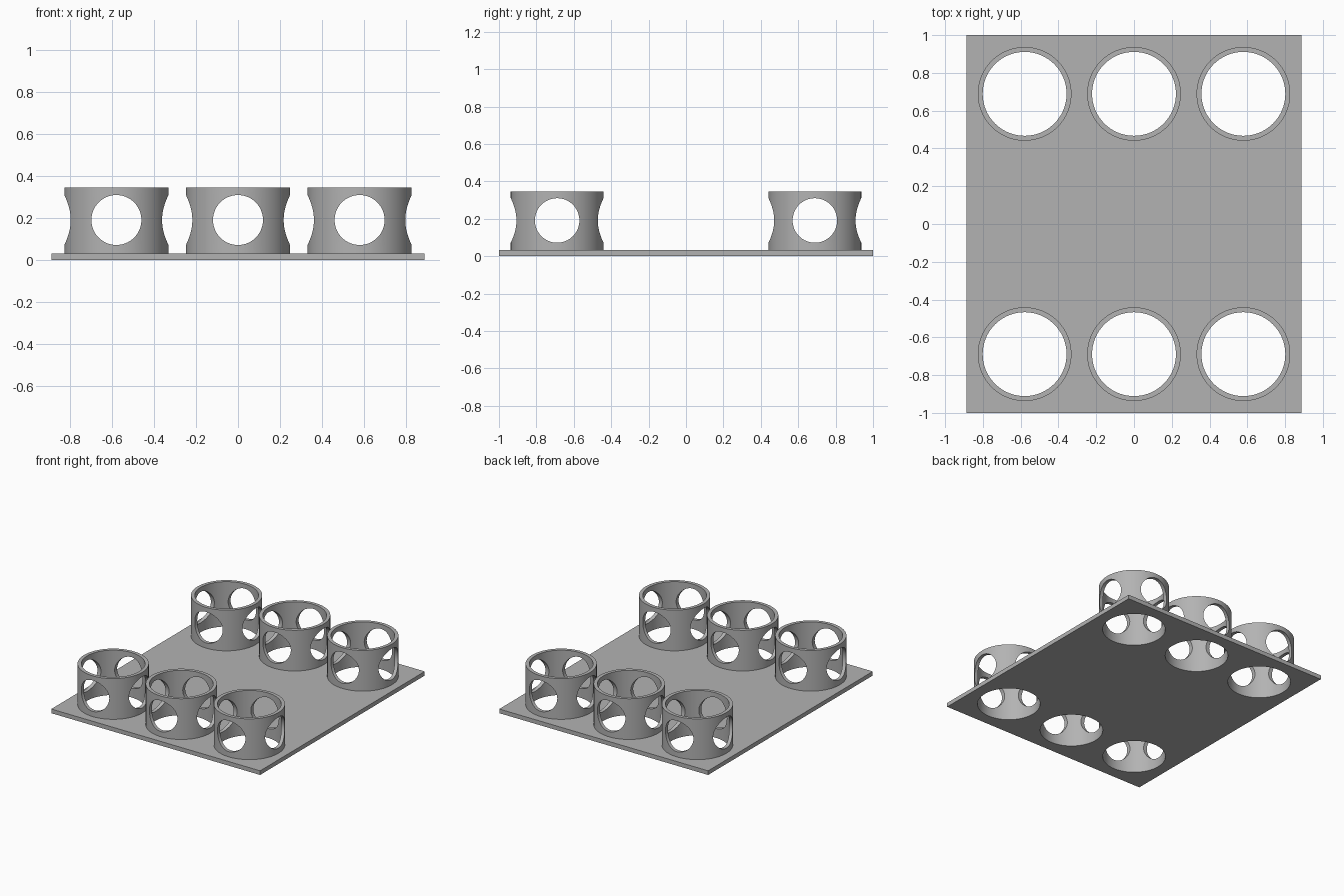
import bpy
import bmesh
import math
from mathutils import Matrix

default = bpy.data.objects.get("Cube")
if default:
    bpy.data.objects.remove(default, do_unlink=True)

PLATE_X, PLATE_Y, PLATE_T = 0.888, 1.0, 0.032
TOP = 0.345
OUTER, INNER = 0.248, 0.222
HOLE_R, HOLE_Z = 0.119, 0.191
COLUMNS = (-0.579, 0, 0.579)
ROWS = (-0.689, 0.689)

grey = bpy.data.materials.new("plain grey")
grey.use_nodes = True
colour = (0.45, 0.45, 0.45, 1)
grey.diffuse_color = colour
grey.node_tree.nodes["Principled BSDF"].inputs["Base Color"].default_value = colour


def make_object(name, bm):
    mesh = bpy.data.meshes.new(name)
    bm.to_mesh(mesh)
    bm.free()
    mesh.materials.append(grey)
    obj = bpy.data.objects.new(name, mesh)
    bpy.context.collection.objects.link(obj)
    return obj


def add_cylinder(bm, radius, depth, matrix, sides=96):
    bmesh.ops.create_cone(bm, cap_ends=True, segments=sides, radius1=radius,
                          radius2=radius, depth=depth, matrix=matrix)


def cut(obj, cutter):
    """Subtract the cutter, bake the result and drop the cutter."""
    mod = obj.modifiers.new("cut", "BOOLEAN")
    mod.operation = "DIFFERENCE"
    mod.solver = "EXACT"
    mod.object = cutter
    cutter.hide_render = True
    graph = bpy.context.evaluated_depsgraph_get()
    baked = bpy.data.meshes.new_from_object(obj.evaluated_get(graph))
    obj.modifiers.clear()
    obj.data = baked
    bpy.data.objects.remove(cutter, do_unlink=True)


def smooth(obj):
    bpy.ops.object.select_all(action="DESELECT")
    obj.select_set(True)
    bpy.context.view_layer.objects.active = obj
    bpy.ops.object.shade_smooth_by_angle(angle=math.radians(30))


# Base plate with a round opening under every holder
bm = bmesh.new()
bmesh.ops.create_cube(bm, size=1, matrix=Matrix.Translation((0, 0, PLATE_T / 2))
                      @ Matrix.Diagonal((2 * PLATE_X, 2 * PLATE_Y, PLATE_T, 1)))
plate = make_object("base_plate", bm)
bm = bmesh.new()
for x in COLUMNS:
    for y in ROWS:
        add_cylinder(bm, INNER, 0.5, Matrix.Translation((x, y, 0)))
cut(plate, make_object("plate_cutter", bm))
smooth(plate)

# Holder ring: a tube with four round windows
bm = bmesh.new()
height = TOP - PLATE_T
add_cylinder(bm, OUTER, height, Matrix.Translation((0, 0, PLATE_T + height / 2)))
holder = make_object("holder_ring", bm)
bm = bmesh.new()
add_cylinder(bm, INNER, 2, Matrix.Identity(4))
cut(holder, make_object("bore_cutter", bm))
for axis in "XY":
    bm = bmesh.new()
    add_cylinder(bm, HOLE_R, 1, Matrix.Translation((0, 0, HOLE_Z))
                 @ Matrix.Rotation(math.pi / 2, 4, axis), 64)
    cut(holder, make_object("window_cutter", bm))
smooth(holder)

# Place the holders in two rows of three
for row, y in zip(("front", "back"), ROWS):
    for column, x in zip(("right", "middle", "left"), COLUMNS):
        ring = holder.copy()
        ring.name = f"{row}_{column}_holder"
        ring.location = (x, y, 0)
        bpy.context.collection.objects.link(ring)
bpy.data.objects.remove(holder, do_unlink=True)
